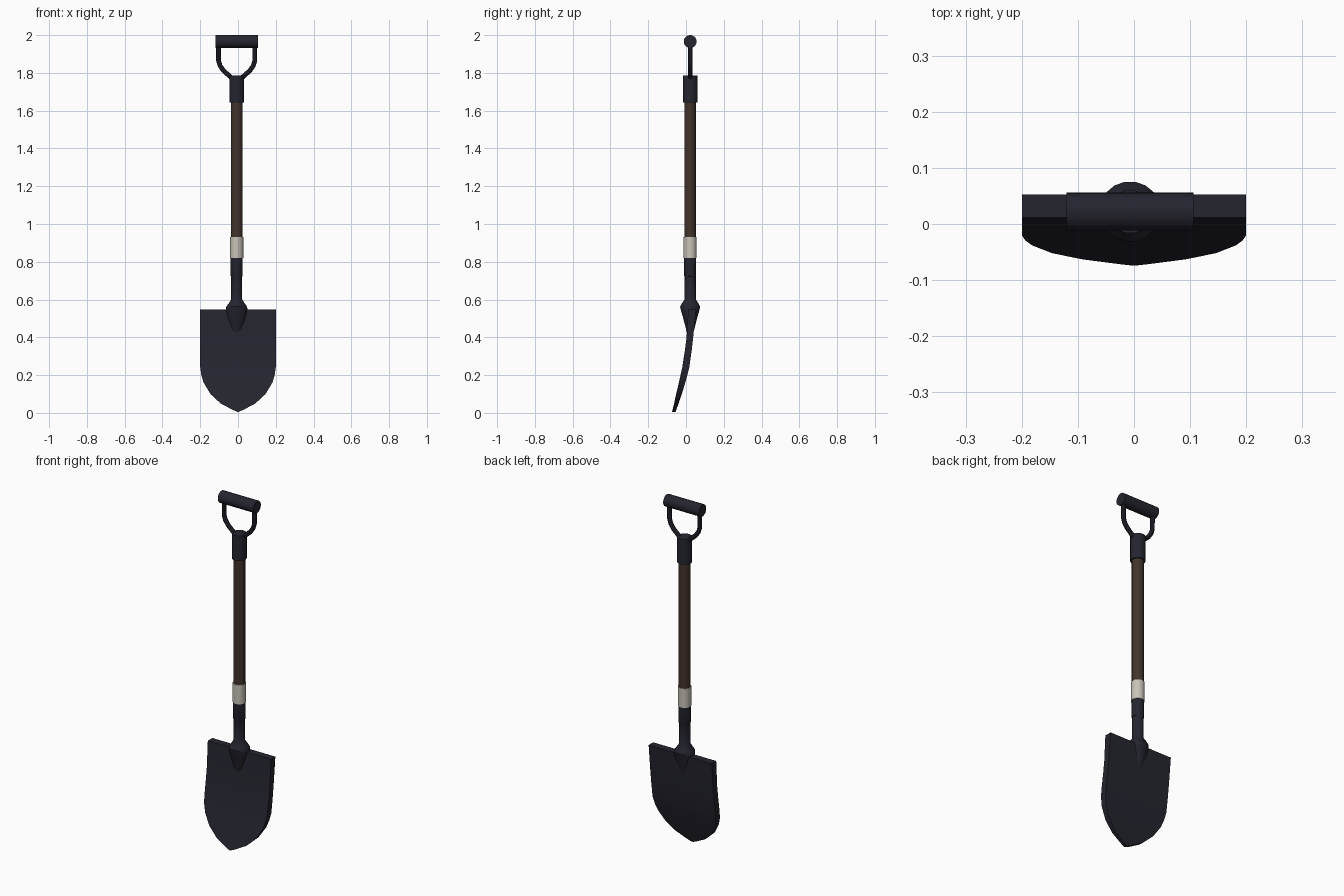
import bpy, bmesh, math

if "Cube" in bpy.data.objects:
    bpy.data.objects.remove(bpy.data.objects["Cube"])

CX, CY = -0.007, 0.022   # shaft axis
SIDES = 18


def material(name, rgb):
    m = bpy.data.materials.new(name)
    m.diffuse_color = (*rgb, 1)
    m.use_nodes = True
    m.node_tree.nodes["Principled BSDF"].inputs["Base Color"].default_value = m.diffuse_color
    return m


METAL = material("dark_steel", (0.018, 0.018, 0.029))
WOOD = material("brown_wood", (0.056, 0.034, 0.025))
BAND = material("pale_band", (0.58, 0.55, 0.48))


def finish(obj, mat, angle=35):
    obj.data.materials.clear()
    obj.data.materials.append(mat)
    bpy.ops.object.select_all(action='DESELECT')
    obj.select_set(True)
    bpy.context.view_layer.objects.active = obj
    bpy.ops.object.shade_smooth_by_angle(angle=math.radians(angle))
    return obj


def loft(name, rings, mat, angle=35):
    """Skin a closed solid through rings of equal point count."""
    bm = bmesh.new()
    loops = [[bm.verts.new(p) for p in ring] for ring in rings]
    n = len(loops[0])
    for a, b in zip(loops, loops[1:]):
        for i in range(n):
            j = (i + 1) % n
            bm.faces.new((a[i], a[j], b[j], b[i]))
    bm.faces.new(loops[0])
    bm.faces.new(loops[-1])
    bmesh.ops.recalc_face_normals(bm, faces=bm.faces[:])
    me = bpy.data.meshes.new(name)
    bm.to_mesh(me)
    bm.free()
    obj = bpy.data.objects.new(name, me)
    bpy.context.collection.objects.link(obj)
    return finish(obj, mat, angle)


def ellipse(z, rx, ry):
    angles = [2 * math.pi * i / SIDES for i in range(SIDES)]
    return [(CX + rx * math.cos(a), CY + ry * math.sin(a), z) for a in angles]


def turned(name, profile, mat):
    return loft(name, [ellipse(*p) for p in profile], mat)


# blade: z, half width, front y, back y
rows = [(0.548, 0.2, 0.012, 0.053), (0.40, 0.2, 0.003, 0.038),
        (0.33, 0.2, -0.006, 0.030), (0.24, 0.2, -0.020, 0.017),
        (0.20, 0.194, -0.029, 0.007), (0.16, 0.182, -0.038, -0.004),
        (0.10, 0.146, -0.052, -0.022), (0.05, 0.092, -0.063, -0.039),
        (0.017, 0.030, -0.071, -0.051), (0.006, 0.004, -0.074, -0.055)]
loft("blade", [[(-w, f, z), (w, f, z), (w, b, z), (-w, b, z)]
               for z, w, f, b in rows], METAL, 25)

# socket flaring into the blade, then tapering to a tongue
turned("socket", [(0.83, 0.032, 0.032), (0.725, 0.032, 0.032),
                  (0.722, 0.029, 0.031), (0.60, 0.029, 0.031),
                  (0.58, 0.042, 0.044), (0.562, 0.055, 0.054),
                  (0.545, 0.058, 0.050), (0.50, 0.047, 0.037),
                  (0.45, 0.032, 0.024), (0.42, 0.015, 0.017)], METAL)

# pale band, wooden shaft, upper collar
turned("band", [(0.82, 0.035, 0.035), (0.93, 0.035, 0.035)], BAND)
turned("shaft", [(0.92, 0.031, 0.031), (1.66, 0.031, 0.031)], WOOD)
turned("collar", [(1.643, 0.039, 0.039), (1.787, 0.039, 0.039)], METAL)

# curved arms of the D handle
for side, label in ((-1, "left"), (1, "right")):
    cu = bpy.data.curves.new(label + "_arm", 'CURVE')
    cu.dimensions = '3D'
    cu.bevel_depth = 0.0125
    cu.bevel_resolution = 2
    cu.use_fill_caps = True
    path = [(0.096, 1.96), (0.096, 1.865), (0.088, 1.838), (0.070, 1.812),
            (0.044, 1.789), (0.018, 1.765)]
    sp = cu.splines.new('POLY')
    sp.points.add(len(path) - 1)
    for p, (x, z) in zip(sp.points, path):
        p.co = (CX + side * x, CY, z, 1)
    tmp = bpy.data.objects.new(label + "_path", cu)
    me = bpy.data.meshes.new_from_object(tmp)
    bpy.data.objects.remove(tmp)
    arm = bpy.data.objects.new(label + "_arm", me)
    bpy.context.collection.objects.link(arm)
    finish(arm, METAL)

# grip bar
bpy.ops.mesh.primitive_cylinder_add(vertices=SIDES, radius=0.034, depth=0.226,
                                    location=(CX, CY, 1.966),
                                    rotation=(0, math.pi / 2, 0))
grip = bpy.context.object
grip.name = "grip"
finish(grip, METAL)
